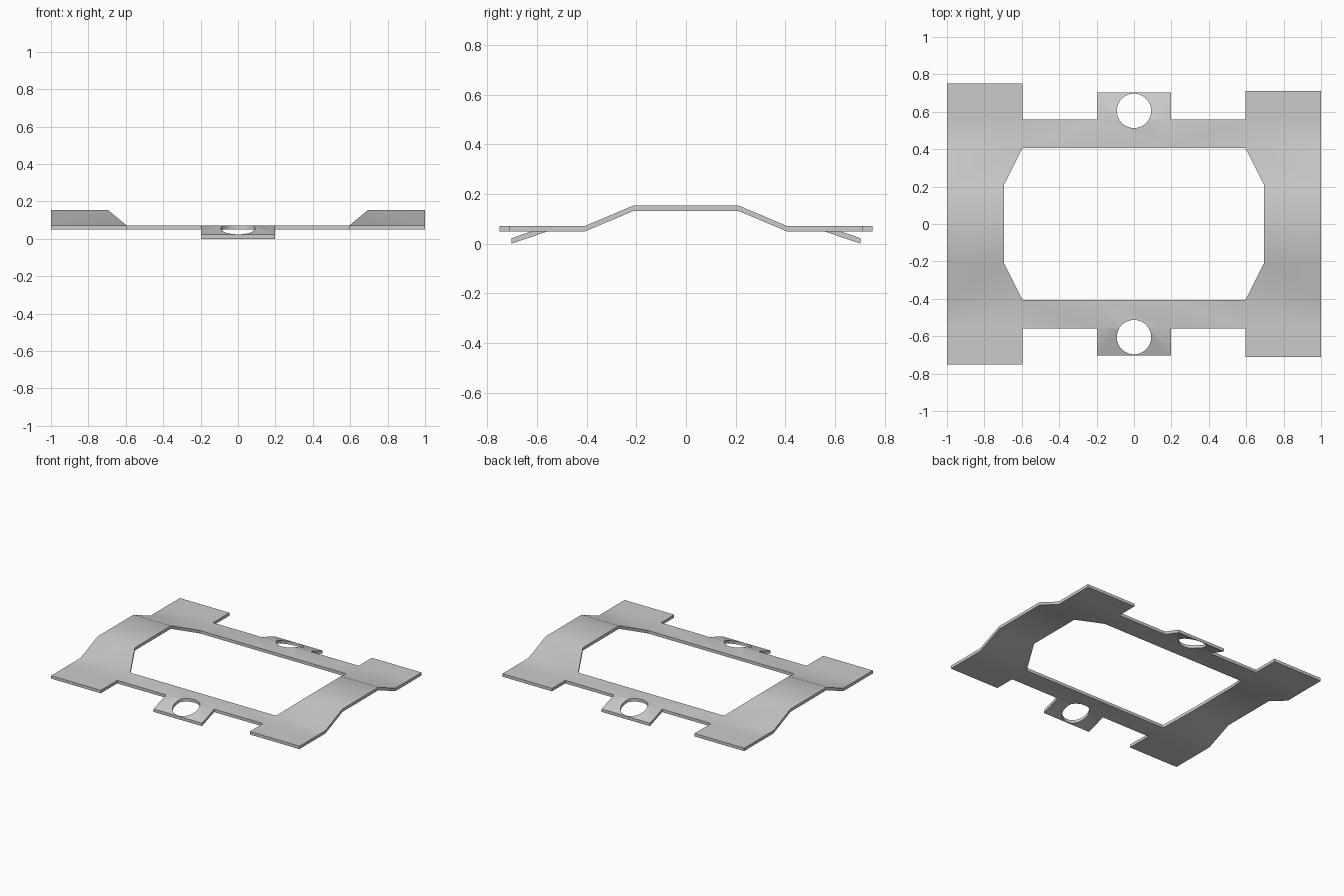
import bpy
import bmesh

cube = bpy.data.objects.get("Cube")
if cube:
    bpy.data.objects.remove(cube, do_unlink=True)

THICK = 0.022
FLAT, RAISED = 0.049, 0.132       # underside heights
CREST, RAIL_IN, RAIL_OUT, TAB_END = 0.21, 0.407, 0.558, 0.702
SIDE_IN, CREST_IN, TAB_HALF = 0.595, 0.695, 0.197
HOLE_Y, HOLE_R = 0.605, 0.092

metal = bpy.data.materials.new("plain grey metal")
metal.use_nodes = True
grey = (0.6, 0.6, 0.6, 1)
metal.diffuse_color = grey
metal.node_tree.nodes["Principled BSDF"].inputs["Base Color"].default_value = grey

bm = bmesh.new()


def quad(*points):
    bm.faces.new([bm.verts.new(p) for p in points])


# Side plates: bent strips that rise over the middle
for side, end in ((-1, 0.75), (1, 0.712)):
    half = [(CREST, CREST_IN, RAISED), (RAIL_IN, SIDE_IN, FLAT),
            (RAIL_OUT, SIDE_IN, FLAT), (end, SIDE_IN, FLAT)]
    rows = [(-y, x, z) for y, x, z in reversed(half)] + half
    for (y0, x0, z0), (y1, x1, z1) in zip(rows, rows[1:]):
        quad((side, y0, z0), (side * x0, y0, z0),
             (side * x1, y1, z1), (side, y1, z1))

# Cross rails and their drooping tabs
for s in (-1, 1):
    cuts = (-SIDE_IN, -TAB_HALF, TAB_HALF, SIDE_IN)
    for a, b in zip(cuts, cuts[1:]):
        quad((a, s * RAIL_IN, FLAT), (b, s * RAIL_IN, FLAT),
             (b, s * RAIL_OUT, FLAT), (a, s * RAIL_OUT, FLAT))
    quad((-TAB_HALF, s * RAIL_OUT, FLAT), (TAB_HALF, s * RAIL_OUT, FLAT),
         (TAB_HALF, s * TAB_END, 0), (-TAB_HALF, s * TAB_END, 0))

# Weld the sheet and give it thickness
bmesh.ops.remove_doubles(bm, verts=bm.verts, dist=0.0005)
bmesh.ops.recalc_face_normals(bm, faces=bm.faces)
top = bmesh.ops.extrude_face_region(bm, geom=bm.faces[:], use_keep_orig=True)
bmesh.ops.translate(bm, vec=(0, 0, THICK),
                    verts=[v for v in top["geom"] if isinstance(v, bmesh.types.BMVert)])
bmesh.ops.recalc_face_normals(bm, faces=bm.faces)

mesh = bpy.data.meshes.new("bracket_frame")
bm.to_mesh(mesh)
bm.free()
frame = bpy.data.objects.new("bracket_frame", mesh)
bpy.context.collection.objects.link(frame)
mesh.materials.append(metal)

# Round holes through the tabs
for name, s in (("front_hole_cutter", -1), ("back_hole_cutter", 1)):
    bpy.ops.mesh.primitive_cylinder_add(vertices=48, radius=HOLE_R, depth=0.5,
                                        location=(0, s * HOLE_Y, 0))
    cutter = bpy.context.object
    cutter.name = name
    cutter.hide_render = True
    cutter.data.materials.append(metal)
    mod = frame.modifiers.new(name, "BOOLEAN")
    mod.operation, mod.solver, mod.object = "DIFFERENCE", "EXACT", cutter
    bpy.ops.object.select_all(action="DESELECT")
    frame.select_set(True)
    bpy.context.view_layer.objects.active = frame
    bpy.ops.object.modifier_apply(modifier=mod.name)
    bpy.data.objects.remove(cutter, do_unlink=True)

bpy.ops.object.shade_smooth_by_angle(angle=0.52)
